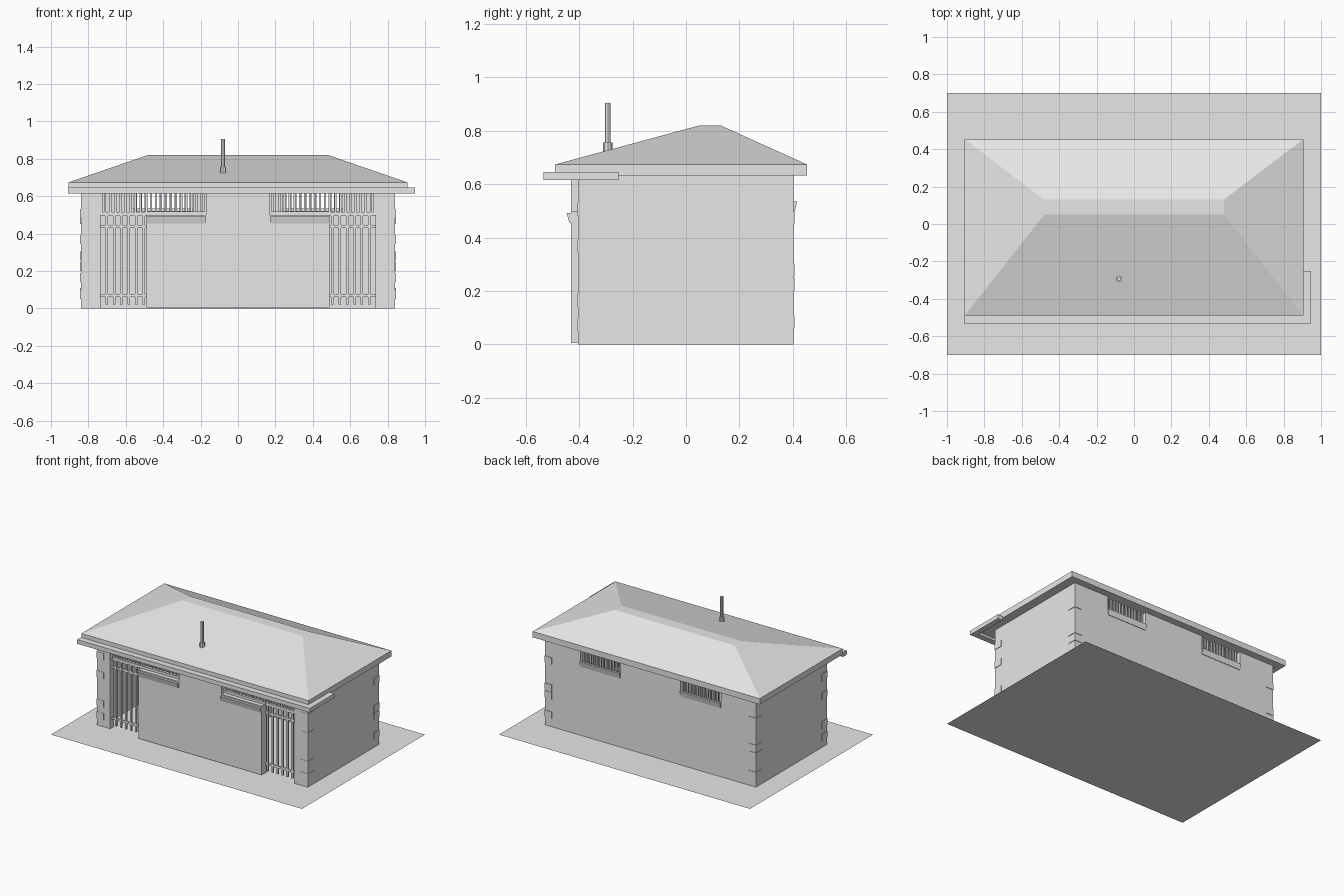
import bpy, bmesh
from mathutils import Vector

cube = bpy.data.objects.get("Cube")
if cube:
    bpy.data.objects.remove(cube, do_unlink=True)

grey = bpy.data.materials.new("plain_grey")
grey.use_nodes = True
grey.diffuse_color = (0.8, 0.8, 0.8, 1)
grey.node_tree.nodes["Principled BSDF"].inputs["Base Color"].default_value = (0.8, 0.8, 0.8, 1)


def finish(name, bm):
    bmesh.ops.recalc_face_normals(bm, faces=bm.faces)
    mesh = bpy.data.meshes.new(name)
    bm.to_mesh(mesh)
    bm.free()
    mesh.materials.append(grey)
    obj = bpy.data.objects.new(name, mesh)
    bpy.context.collection.objects.link(obj)
    return obj


def add_box(bm, x, y, z):
    verts = bmesh.ops.create_cube(bm, size=1)["verts"]
    for v in verts:
        v.co = Vector([lo + (hi - lo) * (c + 0.5) for (lo, hi), c in zip((x, y, z), v.co)])
    return verts


def boxes(name, parts):
    bm = bmesh.new()
    for part in parts:
        add_box(bm, *part)
    return finish(name, bm)


def both(parts):
    """Each box together with its mirror across x."""
    return parts + [((-x[1], -x[0]), y, z) for x, y, z in parts]


def sill(name, x, y_wall, y_out, z):
    """Ledge whose underside tapers back to the wall."""
    bm = bmesh.new()
    for a, b in (x, (-x[1], -x[0])):
        for v in add_box(bm, (a, b), sorted((y_wall, y_out)), z):
            if abs(v.co.y - y_out) < 0.001 and v.co.z < sum(z) / 2:
                v.co.y = y_wall + (y_out - y_wall) * 0.4
    return finish(name, bm)


def slats(name, x0, x1, count, width, y, z):
    step = (x1 - x0) / (count - 1)
    parts = []
    for i in range(count):
        c = x0 + i * step
        parts.append(((c - width / 2, c + width / 2), y, z))
    return boxes(name, both(parts))


TOP = 0.64
FRONT = (-0.405, -0.36)
BACK = (0.36, 0.403)

# Ground sheet
bm = bmesh.new()
bmesh.ops.create_grid(bm, x_segments=1, y_segments=1, size=1)
for v in bm.verts:
    v.co.y *= 0.7
finish("ground_sheet", bm)

# Hollow walls with openings
boxes("side_walls", both([((0.8, 0.84), (FRONT[0], BACK[1]), (0, TOP))]))
boxes("front_piers", both([((0.735, 0.8), FRONT, (0, TOP))]))
boxes("front_wall", [
    ((-0.49, 0.49), (-0.43, -0.36), (0.005, 0.5)),
    ((-0.17, 0.17), (-0.43, -0.36), (0.5, TOP)),
])
boxes("back_wall", [((-0.8, 0.8), BACK, (0, 0.52)),
                    ((-0.24, 0.24), BACK, (0.52, TOP))]
      + both([((0.56, 0.8), BACK, (0.52, TOP))]))
boxes("centre_partition", [((-0.015, 0.015), (-0.36, 0.36), (0, TOP))])

# Gates with rails
slats("gate_bars", 0.505, 0.702, 6, 0.013, (-0.388, -0.375), (0.02, 0.495))
boxes("gate_rails", both([((0.49, 0.735), (-0.386, -0.377), (z, z + 0.016))
                          for z in (0.062, 0.43)]))
boxes("gate_lintels", both([((0.49, 0.735), (-0.395, -0.37), (0.493, 0.515))]))

# High vents
boxes("front_vent_frames", both(
    [((0.17, 0.49), (-0.4, -0.37), (0.5, 0.517))]
    + [((x, x + 0.01), (-0.4, -0.37), (0.5, TOP)) for x in (0.17, 0.485, 0.725)]))
slats("front_vent_slats", 0.195, 0.71, 20, 0.011, (-0.39, -0.378), (0.51, TOP))
slats("back_vent_slats", 0.255, 0.545, 12, 0.011, (0.375, 0.387), (0.52, TOP))
sill("front_sills", (0.17, 0.49), -0.43, -0.447, (0.455, 0.492))
sill("back_sills", (0.24, 0.56), 0.4, 0.416, (0.495, 0.535))

# Chipped corner stones
stones = []
for y, heights in ((-0.4, (0.05, 0.14, 0.345, 0.483)), (0.4, (0.06, 0.2, 0.255, 0.45))):
    inner = y - 0.06 if y > 0 else y + 0.06
    outer = y * 1.017
    for z in heights:
        stones.append(((0.785, 0.844), tuple(sorted((inner, outer))), (z, z + 0.048)))
boxes("corner_stones", both(stones))

# Hipped roof: eave slab and tapered top
boxes("roof_fascia", [((-0.905, 0.905), (-0.49, 0.453), (0.632, 0.674))])
bm = bmesh.new()
for v in add_box(bm, (-0.905, 0.905), (-0.49, 0.453), (0.674, 0.82)):
    if v.co.z > 0.8:
        v.co.x = 0.48 if v.co.x > 0 else -0.48
        v.co.y = 0.13 if v.co.y > 0 else 0.05
finish("hipped_roof", bm)

# Gutter along the front with a short return
boxes("gutter", [
    ((-0.908, 0.945), (-0.533, -0.49), (0.615, 0.645)),
    ((0.905, 0.945), (-0.49, -0.252), (0.615, 0.645)),
])

# Vent pipe
for name, radius, low, high in (("pipe_collar", 0.017, 0.715, 0.757),
                                ("vent_pipe", 0.011, 0.74, 0.905)):
    bm = bmesh.new()
    bmesh.ops.create_cone(bm, cap_ends=True, segments=8, radius1=radius,
                          radius2=radius, depth=high - low)
    bmesh.ops.translate(bm, verts=bm.verts, vec=(-0.08, -0.293, (low + high) / 2))
    finish(name, bm)
